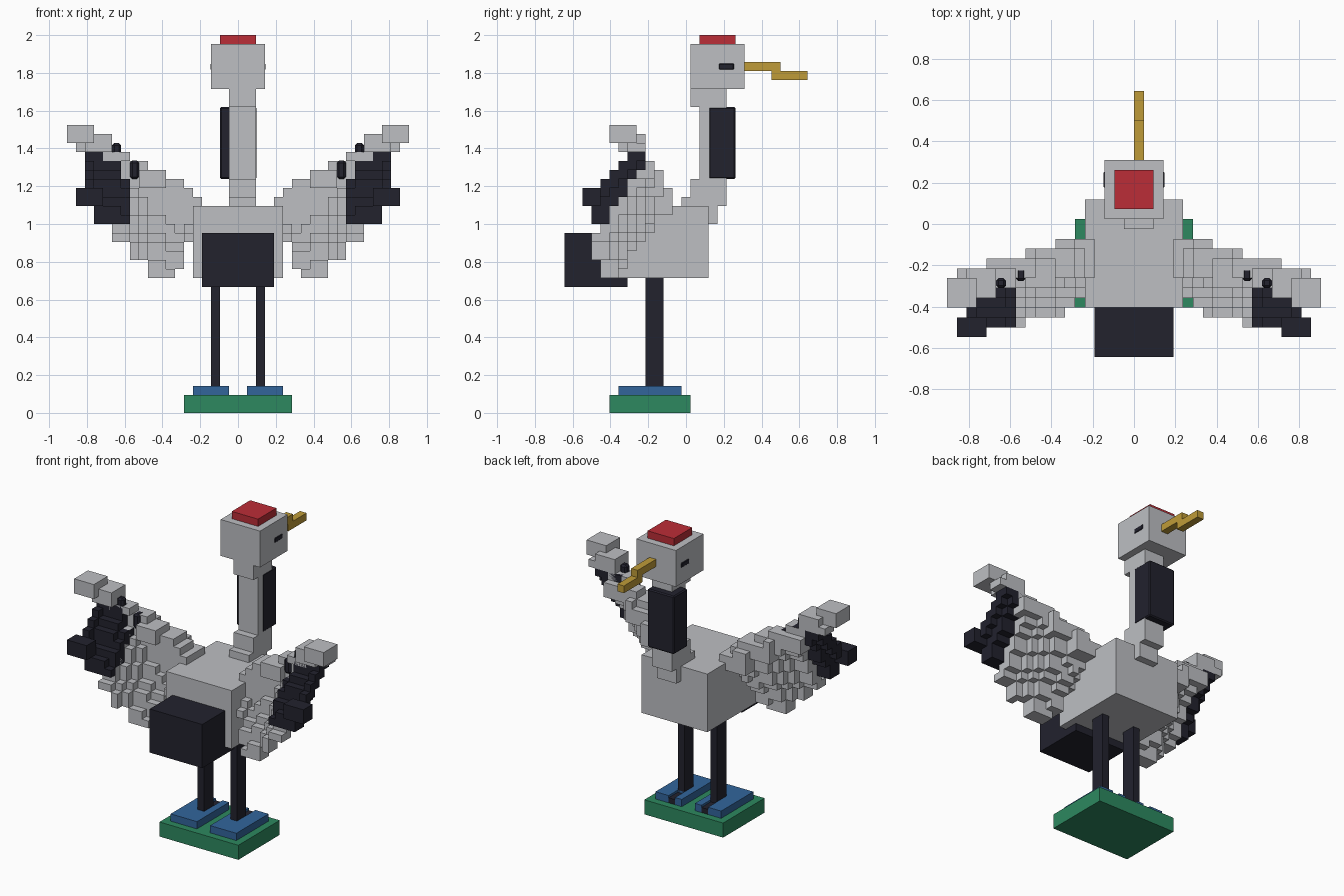
import bpy
import bmesh
from mathutils import Matrix, Vector

cube = bpy.data.objects.get("Cube")
if cube:
    bpy.data.objects.remove(cube, do_unlink=True)

U = 1 / 21  # one block


def material(name, r, g, b):
    m = bpy.data.materials.new(name)
    m.use_nodes = True
    m.diffuse_color = (r, g, b, 1)
    m.node_tree.nodes["Principled BSDF"].inputs["Base Color"].default_value = (r, g, b, 1)
    return m


GREY = material("light grey", 0.51, 0.52, 0.545)
DARK = material("dark navy", 0.016, 0.016, 0.027)
RED = material("red", 0.5, 0.026, 0.038)
GOLD = material("gold", 0.52, 0.33, 0.04)
BLUE = material("blue", 0.032, 0.13, 0.33)
GREEN = material("green", 0.026, 0.25, 0.115)


def blocks(name, mat, boxes, side=1, bevel=0):
    """One object from boxes (x0, x1, y0, y1, z0, z1) in block units."""
    bm = bmesh.new()
    for x0, x1, y0, y1, z0, z1 in boxes:
        size = Vector((x1 - x0, y1 - y0, z1 - z0)) * U
        mid = Vector((side * (x0 + x1), y0 + y1 + 1, z0 + z1)) * U / 2
        bmesh.ops.create_cube(bm, size=1, matrix=Matrix.Translation(mid) @ Matrix.Diagonal((*size, 1)))
    mesh = bpy.data.meshes.new(name)
    bm.to_mesh(mesh)
    bm.free()
    mesh.materials.append(mat)
    ob = bpy.data.objects.new(name, mesh)
    bpy.context.scene.collection.objects.link(ob)
    if bevel:
        mod = ob.modifiers.new("chamfer", "BEVEL")
        mod.width = bevel * U
        mod.segments = 1
    return ob


def feather(x0, x1, top, bottom, front, rear):
    """A stair of blocks running down and backwards."""
    steps = front - rear - 1
    drop = (top - bottom) / steps
    return [(x0, x1, front - k - 2, front - k,
             round(top - drop * (k + 1)), round(top - drop * k)) for k in range(steps)]


# Body, tail and stand
blocks("stand", GREEN, [(-6, 6, -9, 0, 0, 2)])
blocks("body", GREY, [(-5, 5, -9, 2, 15, 23)])
blocks("tail", DARK, [(-4, 4, -14, -7, 14, 20)])

# Neck, head and beak
blocks("neck", GREY, [(-1, 2, 0, 4, 34, 36), (-1, 2, 1, 4, 26, 34), (-1, 2, 0, 4, 23, 26),
                      (-1, 2, -1, 0, 23, 24), (-1, 2, 2, 3, 21, 23)])
blocks("throat_patch", DARK, [(-2, 2.05, 2, 5, 26, 34)], bevel=0.15)
blocks("head", GREY, [(-3, 3, 0, 6, 36, 41)])
blocks("crown", RED, [(-2, 2, 1, 5, 41, 42)])
blocks("beak", GOLD, [(0, 1, 6, 10, 38, 39), (0, 1, 9, 13, 37, 38)])

for side, label in ((1, "left"), (-1, "right")):
    blocks(label + "_eye", DARK, [(2, 3.08, 3, 5, 38, 39)], side, bevel=0.25)

    # Leg and foot
    blocks(label + "_leg", DARK, [(2, 3, -5, -3, 2, 15)], side)
    blocks(label + "_foot", BLUE, [(1, 5, -8, -3, 2, 3), (1, 2, -3, -1, 2, 3),
                                   (3, 5, -3, -1, 2, 3)], side)
    blocks(label + "_toe", DARK, [(2, 3, -3, -1, 2, 2.7)], side)

    # Leading edge of the wing, rising outwards and backwards
    blocks(label + "_wing_edge", GREY, [
        (4, 8, -6, -2, 22, 24), (5, 8, -6, -3, 23, 25), (6, 11, -6, -3, 24, 26),
        (8, 11, -7, -4, 25, 27), (10, 15, -6, -4, 26, 28), (12, 15, -7, -5, 28, 29),
        (14, 18, -7, -5, 29, 30), (14, 17, -8, -5, 29, 31), (16, 19, -9, -6, 30, 32)], side)

    # Pale feathers, inner to outer
    pale = []
    for args in ((5, 6, 24, 19, -2, -8), (6, 7, 25, 16, -2, -9), (7, 8, 25, 15, -2, -10),
                 (8, 10, 26, 15, -3, -10), (10, 11, 27, 17, -3, -10),
                 (11, 12, 27, 17, -4, -11), (12, 14, 28, 19, -4, -11)):
        pale += feather(*args)
    blocks(label + "_pale_feathers", GREY, pale, side)

    # Dark flight feathers at the wing end
    flight = []
    for args in ((12, 14, 26, 21, -6, -11), (13, 15, 29, 21, -5, -11),
                 (15, 16, 29, 21, -5, -11), (16, 17, 29, 23, -5, -12)):
        flight += feather(*args)
    flight += [(15, 18, -12, -10, 23, 25)]
    blocks(label + "_flight_feathers", DARK, flight, side)
    blocks(label + "_wing_spots", DARK, [(11, 12, -6.3, -5, 26, 28.05),
                                         (13, 14, -7, -6, 28, 30)], side, bevel=0.25)
